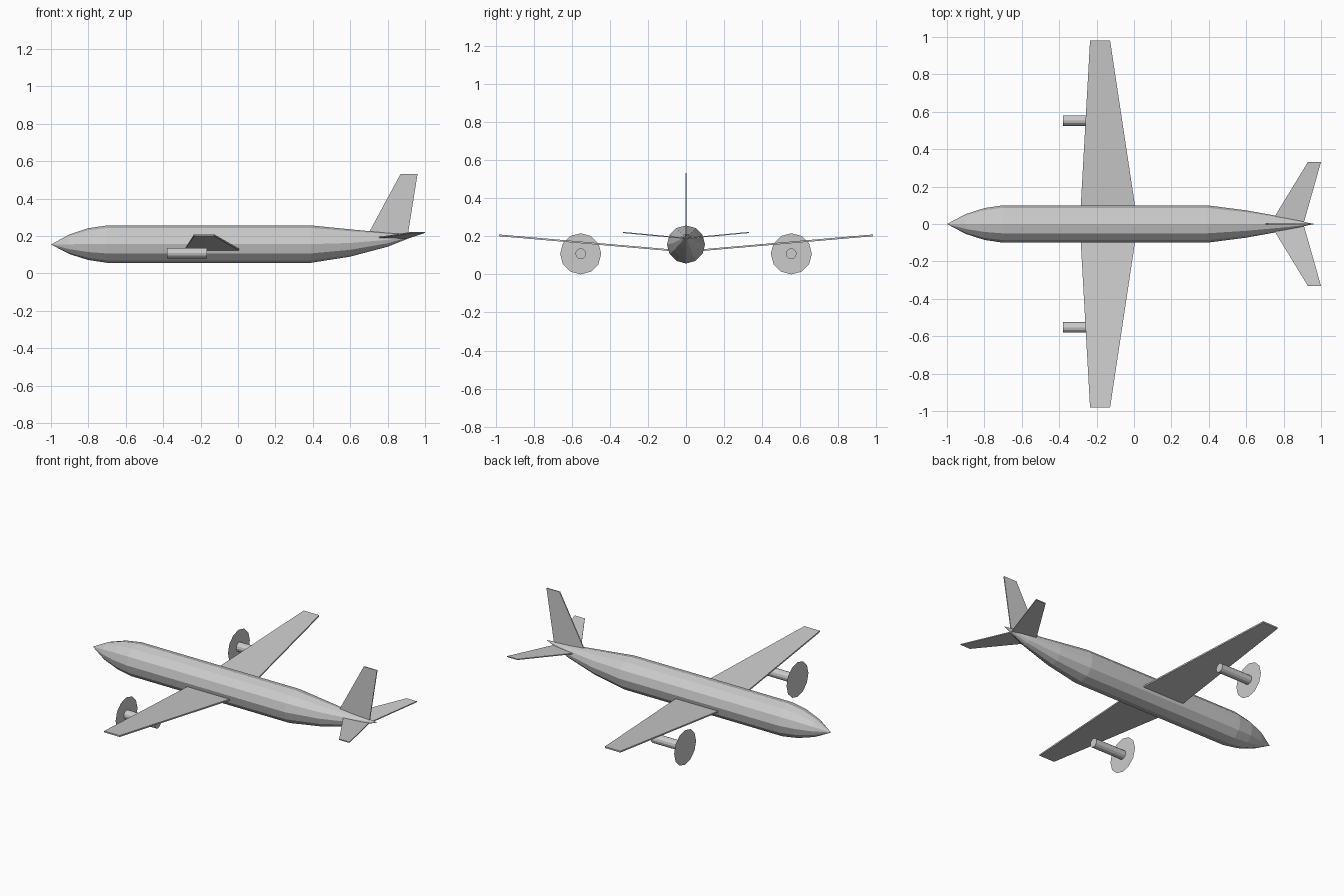
import bpy, bmesh, math

if "Cube" in bpy.data.objects:
    bpy.data.objects.remove(bpy.data.objects["Cube"])

SIDES = 12


def new_object(name, bm):
    bmesh.ops.recalc_face_normals(bm, faces=bm.faces)
    mesh = bpy.data.meshes.new(name)
    bm.to_mesh(mesh)
    bm.free()
    obj = bpy.data.objects.new(name, mesh)
    bpy.context.collection.objects.link(obj)
    return obj


def tube(name, stations, y=0.0, sides=SIDES):
    """Loft rings along x; each station is (x, z centre, radius)."""
    bm = bmesh.new()
    rings = []
    for x, z, r in stations:
        ring = []
        for i in range(sides):
            a = 2 * math.pi * i / sides
            ring.append(bm.verts.new((x, y + r * math.cos(a), z + r * math.sin(a))))
        rings.append(ring)
    for a, b in zip(rings, rings[1:]):
        for i in range(sides):
            j = (i + 1) % sides
            bm.faces.new((a[i], a[j], b[j], b[i]))
    bm.faces.new(rings[0])
    if len(rings) > 1:
        bm.faces.new(rings[-1])
    bmesh.ops.remove_doubles(bm, verts=bm.verts, dist=0.0005)
    return new_object(name, bm)


def panel(name, outline, thickness):
    """Thin plate: outline points offset both ways along the thickness vector."""
    bm = bmesh.new()
    sheets = []
    for s in (-0.5, 0.5):
        sheets.append([bm.verts.new([c + s * t for c, t in zip(p, thickness)])
                       for p in outline])
    low, high = sheets
    bm.faces.new(low)
    bm.faces.new(high)
    n = len(outline)
    for i in range(n):
        j = (i + 1) % n
        bm.faces.new((low[i], low[j], high[j], high[i]))
    return new_object(name, bm)


# Fuselage with pointed nose and upswept tail
tube("fuselage", [
    (-1.0, 0.155, 0.0), (-0.9, 0.156, 0.053), (-0.8, 0.157, 0.085),
    (-0.7, 0.157, 0.1), (0.39, 0.157, 0.1), (0.6, 0.163, 0.073),
    (0.8, 0.18, 0.037), (0.96, 0.207, 0.0)])

# Tail fin
panel("tail_fin", [(0.69, 0, 0.2), (0.869, 0, 0.532), (0.96, 0, 0.532),
                   (0.907, 0, 0.2)], (0, 0.006, 0))

for side, s in (("left", -1), ("right", 1)):
    # Tapered wing with dihedral
    panel(side + "_wing", [(-0.29, 0, 0.12), (-0.235, s * 0.982, 0.205),
                           (-0.128, s * 0.982, 0.205), (0.02, 0, 0.12)],
          (0, 0, 0.009))
    # Swept tailplane
    panel(side + "_tailplane", [(0.728, 0, 0.189), (0.93, s * 0.332, 0.22),
                                (1.0, s * 0.332, 0.22), (0.906, 0, 0.189)],
          (0, 0, 0.006))
    # Engine nacelle and flat propeller disc
    tube(side + "_engine", [(-0.38, 0.109, 0.028), (-0.165, 0.109, 0.028)], s * 0.553)
    tube(side + "_propeller_disc", [(-0.381, 0.108, 0.108)], s * 0.553)
